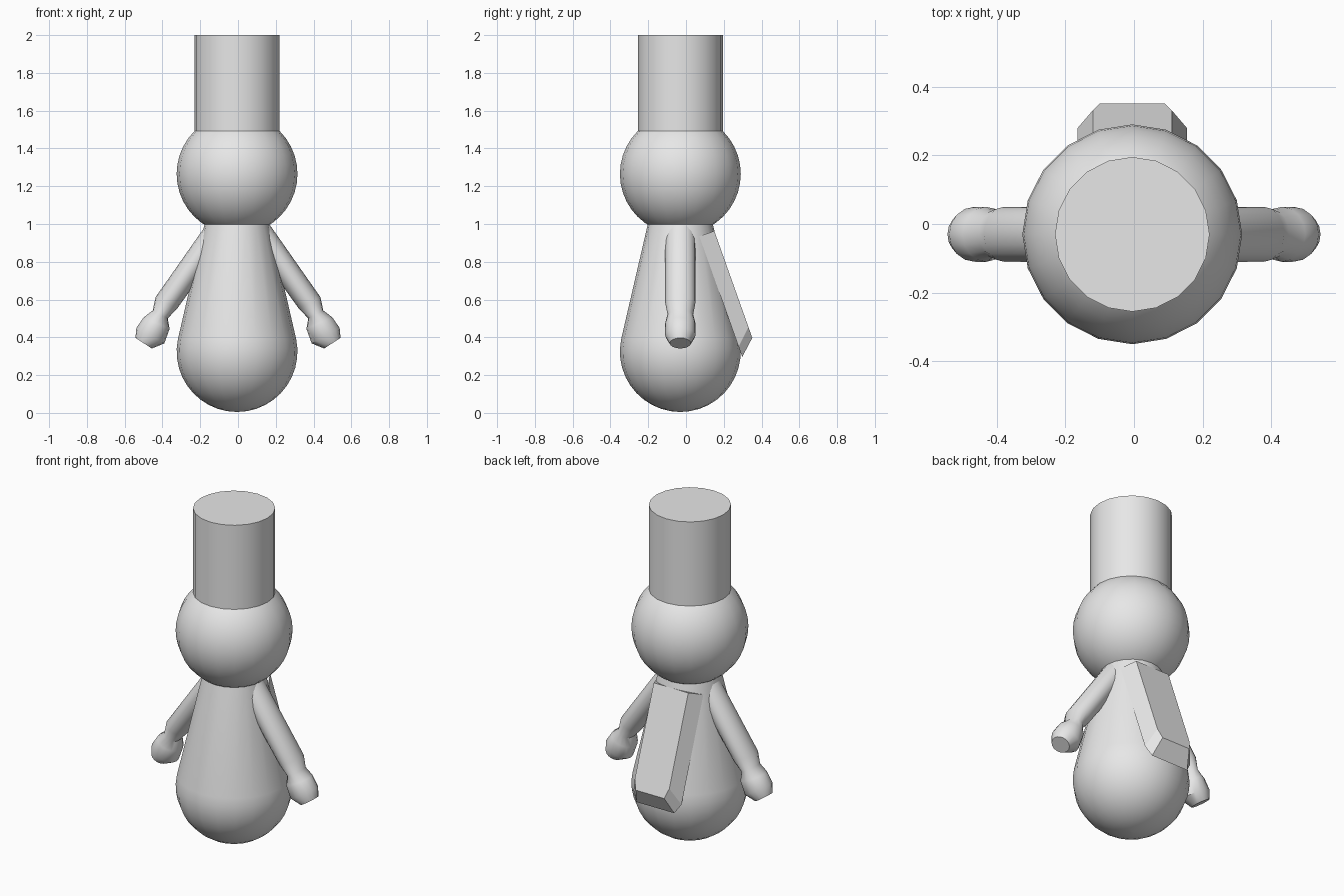
import bpy, bmesh, math
from mathutils import Vector

if "Cube" in bpy.data.objects:
    bpy.data.objects.remove(bpy.data.objects["Cube"])

CX, CY = -0.005, -0.03          # axis of the body

grey = bpy.data.materials.new("light grey")
grey.diffuse_color = (0.8, 0.8, 0.8, 1)
grey.use_nodes = True
grey.node_tree.nodes["Principled BSDF"].inputs["Base Color"].default_value = grey.diffuse_color


def loft(name, rings, smooth=True):
    """Skin a list of equal-length rings and cap both ends."""
    bm = bmesh.new()
    loops = [[bm.verts.new(p) for p in ring] for ring in rings]
    n = len(loops[0])
    for a, b in zip(loops, loops[1:]):
        for i in range(n):
            j = (i + 1) % n
            bm.faces.new((a[i], a[j], b[j], b[i]))
    bm.faces.new(loops[0])
    bm.faces.new(loops[-1])
    bmesh.ops.remove_doubles(bm, verts=bm.verts, dist=1e-5)
    bmesh.ops.recalc_face_normals(bm, faces=bm.faces)
    mesh = bpy.data.meshes.new(name)
    bm.to_mesh(mesh)
    bm.free()
    mesh.materials.append(grey)
    obj = bpy.data.objects.new(name, mesh)
    bpy.context.collection.objects.link(obj)
    if smooth:
        bpy.ops.object.select_all(action='DESELECT')
        obj.select_set(True)
        bpy.context.view_layer.objects.active = obj
        bpy.ops.object.shade_smooth_by_angle(angle=math.radians(40))
    return obj


def lathe(name, profile, n=20):
    """Turn (radius, height) points around the body axis."""
    return loft(name, [[(CX + r * math.cos(math.tau * i / n),
                         CY + r * math.sin(math.tau * i / n), z)
                        for i in range(n)] for r, z in profile])


def arc(radius, zc, start, end, steps):
    """Profile points of a sphere between two latitudes."""
    lats = [math.radians(start + (end - start) * i / steps) for i in range(steps + 1)]
    return [(max(radius * math.cos(a), 0.002), zc + radius * math.sin(a)) for a in lats]


# Pear-shaped body: round bottom running into a cone
lathe("body", arc(0.32, 0.325, -90, 12, 11) + [(0.172, 1.0), (0.165, 1.03)])

# Round head and tall hat
lathe("head", arc(0.32, 1.265, -90, 90, 20))
lathe("hat", [(0.225, 1.47), (0.225, 2.0)])

# Arm sections: outer x, outer z, inner x, inner z, half depth
ARM = [(0.165, 1.00, 0.05, 0.93, 0.08),
       (0.437, 0.612, 0.32, 0.555, 0.08),
       (0.451, 0.543, 0.372, 0.50, 0.068),
       (0.499, 0.506, 0.362, 0.445, 0.08),
       (0.538, 0.450, 0.39, 0.368, 0.08),
       (0.543, 0.397, 0.456, 0.341, 0.056)]

for side, label in ((1, "right"), (-1, "left")):
    rings = []
    for ox, oz, ix, iz, depth in ARM:
        centre = Vector((side * (ox + ix) / 2, CY, (oz + iz) / 2))
        across = Vector((side * (ox - ix) / 2, 0, (oz - iz) / 2))
        rings.append([centre + across * math.cos(math.tau * i / 16)
                      + Vector((0, depth, 0)) * math.sin(math.tau * i / 16)
                      for i in range(16)])
    loft(label + "_arm", rings)

# Bevelled plate leaning against the back
origin = Vector((CX, 0.15, 0.963))
down = Vector((0, 0.335, -0.943))
out = Vector((0, 0.943, 0.335))


def outline(depth, half, s_side, half_end, s_end):
    pts = [(-half, 0), (-half, s_side), (-half_end, s_end),
           (half_end, s_end), (half, s_side), (half, 0)]
    return [origin + Vector((x, 0, 0)) + down * s - out * depth for x, s in pts]


loft("back_plate", [outline(0, 0.115, 0.54, 0.095, 0.60),
                    outline(0.084, 0.16, 0.62, 0.125, 0.677)], smooth=False)
